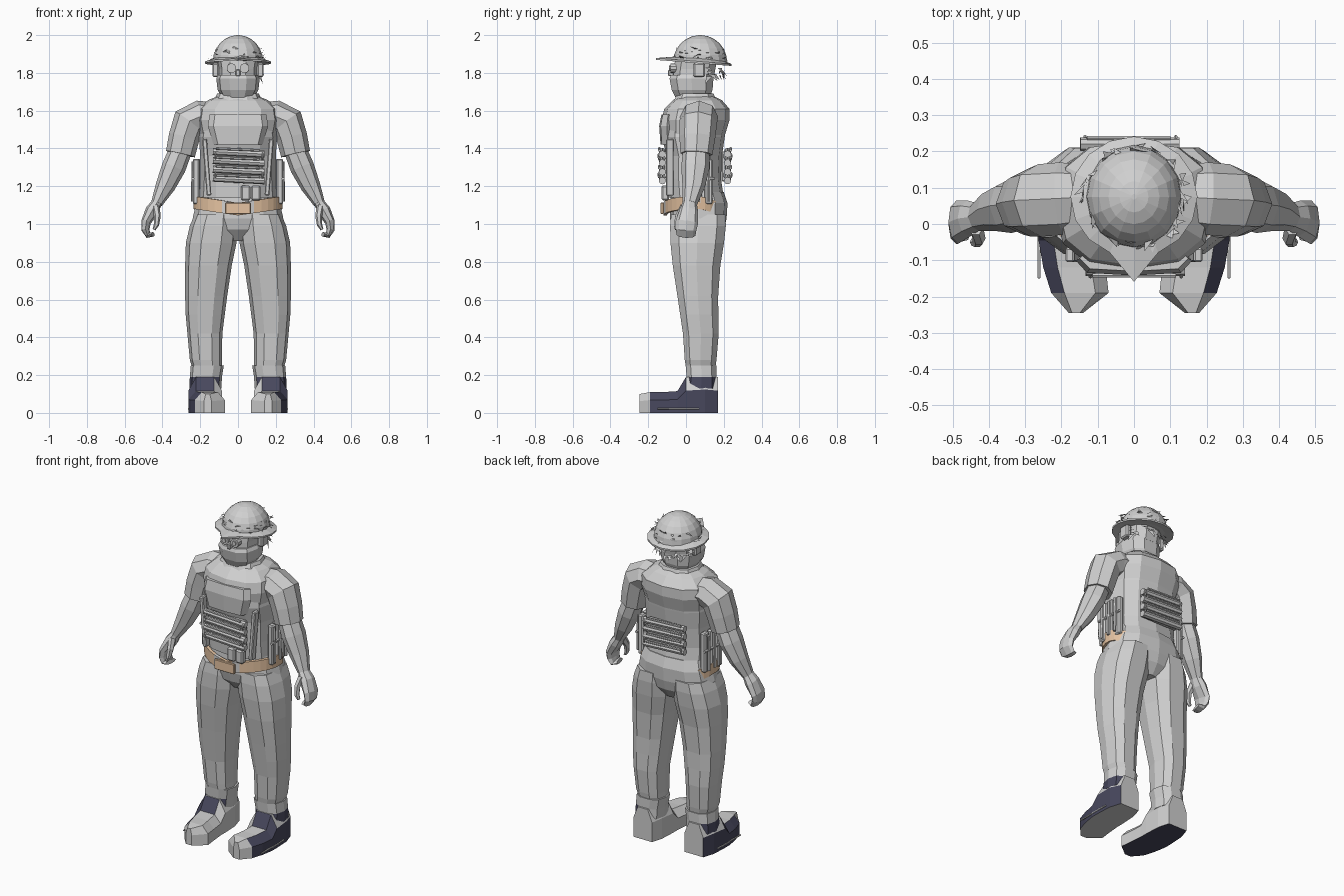
import bpy, bmesh, math, random
from mathutils import Vector

cube = bpy.data.objects.get("Cube")
if cube:
    bpy.data.objects.remove(cube)


def material(name, r, g, b):
    m = bpy.data.materials.new(name)
    m.use_nodes = True
    m.diffuse_color = (r, g, b, 1)
    m.node_tree.nodes["Principled BSDF"].inputs["Base Color"].default_value = (r, g, b, 1)
    return m


GREY = material("light grey", .63, .63, .63)
TAN = material("tan leather", .79, .55, .36)
NAVY = material("dark navy", .064, .064, .11)


def finish(name, bm, mats=(GREY,), rule=None, closed=True):
    if closed:
        bmesh.ops.recalc_face_normals(bm, faces=bm.faces)
    bm.normal_update()
    if rule:
        for f in bm.faces:
            f.material_index = rule(f.calc_center_median(), f.normal)
    me = bpy.data.meshes.new(name)
    bm.to_mesh(me)
    bm.free()
    for m in mats:
        me.materials.append(m)
    ob = bpy.data.objects.new(name, me)
    bpy.context.collection.objects.link(ob)
    return ob


def loft(name, rings, mats=(GREY,), rule=None):
    """Skin a list of equal rings and cap both ends."""
    bm = bmesh.new()
    vs = [[bm.verts.new(p) for p in r] for r in rings]
    n = len(vs[0])
    for a, b in zip(vs, vs[1:]):
        for i in range(n):
            j = (i + 1) % n
            bm.faces.new((a[i], a[j], b[j], b[i]))
    bm.faces.new(vs[0])
    bm.faces.new(vs[-1])
    return finish(name, bm, mats, rule)


def ring(z, x0, x1, y0, y1, n=12, p=.8):
    """Level rounded-box ring inside the given bounds."""
    out = []
    for i in range(n):
        a = math.tau * i / n
        c, s = (math.copysign(abs(t) ** p, t) for t in (math.cos(a), math.sin(a)))
        out.append(Vector(((x0 + x1) / 2 + (x1 - x0) / 2 * c,
                           (y0 + y1) / 2 + (y1 - y0) / 2 * s, z)))
    return out


def body(name, rows, n=12, p=.8):
    """Symmetric loft from rows of height, half width, front, back."""
    return loft(name, [ring(z, -w, w, f, b, n, p) for z, w, f, b in rows])


def limb(name, s, rows, n=8):
    """Tube along rows of x, y, z, in-plane radius, depth radius."""
    pts = [Vector((s * r[0], r[1], r[2])) for r in rows]
    rings = []
    for i, r in enumerate(rows):
        t = (pts[min(i + 1, len(pts) - 1)] - pts[max(i - 1, 0)]).normalized()
        u = (Vector((0, 1, 0)) - t * t.y).normalized()
        v = t.cross(u)
        rings.append([pts[i] + v * r[3] * math.cos(math.tau * k / n)
                      + u * r[4] * math.sin(math.tau * k / n) for k in range(n)])
    return loft(name, rings)


def box(name, x, y, z, w, d, h, tilt=0):
    bm = bmesh.new()
    bmesh.ops.create_cube(bm, size=1)
    bmesh.ops.scale(bm, vec=(w, d, h), verts=bm.verts)
    bmesh.ops.bevel(bm, geom=bm.edges[:], offset=min(w, d, h) * .2, segments=1, affect='EDGES')
    ob = finish(name, bm)
    ob.location = (x, y, z)
    ob.rotation_euler.y = tilt
    return ob


def rod(name, a, b, r, n=8):
    a, b = Vector(a), Vector(b)
    bm = bmesh.new()
    bmesh.ops.create_cone(bm, cap_ends=True, segments=n, radius1=r, radius2=r, depth=(b - a).length)
    ob = finish(name, bm)
    ob.location = (a + b) / 2
    ob.rotation_euler = (b - a).to_track_quat('Z', 'Y').to_euler()
    return ob


# Torso, vest and pelvis
body("torso", [(1.08, .21, -.08, .2), (1.2, .19, -.085, .18), (1.32, .185, -.085, .18),
               (1.45, .2, -.12, .2), (1.55, .22, -.13, .23), (1.61, .21, -.115, .23),
               (1.655, .16, -.07, .19), (1.68, .1, -.03, .14)])
body("vest", [(1.14, .205, -.095, .2), (1.24, .2, -.1, .185), (1.36, .2, -.1, .19),
              (1.46, .207, -.13, .205), (1.5, .2, -.13, .21)])
body("pelvis", [(.91, .06, -.02, .16), (.97, .2, -.07, .2), (1.03, .24, -.085, .215),
                (1.11, .222, -.085, .22), (1.17, .2, -.08, .2)])
body("chest_plate", [(1.42, .13, -.135, -.06), (1.52, .16, -.142, -.06), (1.58, .15, -.13, -.06)], 8, .6)
body("collar", [(1.64, .135, -.075, .17), (1.69, .11, -.05, .15)], 10)

# Head with wrapped face mask
body("mask", [(1.63, .06, -.06, .13), (1.67, .085, -.06, .13), (1.71, .108, -.08, .145),
              (1.77, .115, -.092, .15), (1.79, .105, -.085, .15)], 10)
body("head", [(1.77, .1, -.07, .15), (1.82, .1, -.07, .16), (1.88, .11, -.06, .17)], 10)
box("nose", 0, -.08, 1.8, .025, .03, .035)

# Helmet dome and pointed brim
dome = []
for k in range(7):
    a = math.radians(k * 14.5)
    r = .133 * math.cos(a)
    dome.append(ring(1.86 + .14 * math.sin(a), -r, r, .075 - r * 1.07, .075 + r * 1.07, 16, 1))
loft("helmet_dome", dome)


def brim_ring(w, point, drop, z):
    out = []
    for i in range(16):
        a = math.tau * i / 16
        x, y = w * math.cos(a), .075 + w * .95 * math.sin(a)
        if i == 12:
            y -= point
        out.append(Vector((x, y, z - drop - .08 * y)))
    return out


loft("helmet_brim", [brim_ring(.125, 0, 0, 1.862), brim_ring(.175, .068, .006, 1.862),
                     brim_ring(.175, .068, .006, 1.872), brim_ring(.125, 0, 0, 1.884)])

# Torn leaf strips on the helmet and below its rear brim
random.seed(4)
bm = bmesh.new()
for i in range(75):
    hang = i > 50
    a = random.uniform(.1, math.pi - .1) if hang else random.uniform(0, math.tau)
    z = random.uniform(1.78, 1.83) if hang else random.uniform(1.87, 1.93)
    r = .125 if hang else .137 * math.sqrt(max(.1, 1 - ((z - 1.86) / .14) ** 2)) + .004
    out = Vector((math.cos(a), math.sin(a), 0))
    side = Vector((-out.y, out.x, 0))
    p = out * r + Vector((0, .075, z))
    tip = out * random.uniform(0, .025) + side * random.uniform(-.03, .03)
    tip.z = random.uniform(-.04, -.01) if hang else random.uniform(-.02, .015)
    w = random.uniform(.008, .018)
    bm.faces.new([bm.verts.new(q) for q in (p - side * w, p + side * w, p + tip)])
finish("leaf_strips", bm, closed=False)

for s, tag in ((1, "left"), (-1, "right")):
    # Goggles and ear pieces
    rod(tag + "_goggle", (s * .034, -.05, 1.825), (s * .034, -.083, 1.825), .026, 10)
    rod(tag + "_lens", (s * .034, -.05, 1.825), (s * .034, -.09, 1.825), .013, 8)
    box(tag + "_ear_piece", s * .118, .07, 1.815, .035, .06, .075)

    # Arms and hands
    limb(tag + "_sleeve", s, [(.13, .075, 1.57, .075, .09), (.2, .07, 1.57, .085, .1),
                              (.26, .065, 1.54, .09, .1), (.285, .06, 1.46, .082, .095),
                              (.305, .055, 1.37, .078, .085)])
    limb(tag + "_forearm", s, [(.3, .055, 1.4, .06, .07), (.34, .05, 1.3, .064, .075),
                               (.385, .04, 1.2, .052, .06), (.43, .02, 1.11, .031, .04)])
    limb(tag + "_hand", s, [(.425, .02, 1.12, .026, .036), (.455, .015, 1.07, .036, .05),
                            (.487, .005, 1.01, .026, .06), (.49, 0, .97, .022, .055),
                            (.475, 0, .94, .016, .05), (.45, -.005, .945, .012, .04)])
    limb(tag + "_thumb", s, [(.435, -.01, 1.09, .02, .025), (.427, -.04, 1.04, .018, .02),
                             (.432, -.05, .995, .014, .016), (.445, -.05, .97, .008, .01)], 6)

    # Trouser legs
    legs = [(.25, .085, .245, -.005, .16), (.28, .085, .255, -.01, .165), (.42, .083, .268, -.02, .177),
            (.52, .07, .277, -.035, .175), (.62, .057, .28, -.05, .175), (.78, .033, .28, -.075, .187),
            (.9, .008, .276, -.088, .207), (.99, .004, .255, -.09, .217), (1.05, .01, .23, -.085, .215)]
    loft(tag + "_leg", [ring(z, *sorted((s * a, s * b)), f, k, 10) for z, a, b, f, k in legs])

    # Boots: navy outside and instep, grey toe and inside
    def boot_rule(c, n, s=s):
        if n.z < -.8:
            return int(s < 0)
        outer = n.x * s > .25 and c.y > -.2 and c.z < .15
        instep = -.05 < c.y < .01 and n.y < -.3 and c.z > .1 and c.x * s > .11
        return int(outer or instep)

    rows = [(-.245, .14, .18, .1), (-.19, .07, .228, .11), (-.12, .078, .25, .11), (-.045, .085, .263, .115),
            (0, .085, .263, .19), (.1, .09, .258, .2), (.17, .11, .235, .19)]
    boot = []
    for y, a, b, h in rows:
        m, d = (a + b) / 2, (b - a) * .27
        boot.append([Vector((s * x, y, z)) for x, z in
                     ((a, 0), (b, 0), (b, h * .62), (m + d, h), (m - d, h), (a, h * .62))])
    loft(tag + "_boot", boot, (GREY, NAVY), boot_rule)
    loft(tag + "_boot_shaft", [ring(z, *sorted((s * a, s * b)), f, k, 10) for z, a, b, f, k in
                               ((.13, .088, .258, -.01, .17), (.19, .085, .255, 0, .165),
                                (.25, .075, .25, -.005, .165))], (GREY, NAVY),
         lambda c, n, s=s: int(c.z < .18 and (n.x * s > .4 or n.y < -.5)))
    box(tag + "_welt", s * .262, -.04, .022, .008, .22, .008)

    # Magazines on the hips
    for k in range(3):
        y = .01 + .055 * k
        box(tag + "_hip_magazine", s * (.222 - .006 * k), y, 1.225, .035, .042, .24)
        rod(tag + "_hip_magazine_edge", (s * .24, y, 1.12), (s * .237, y, 1.33), .009, 6)
    rod(tag + "_hip_band", (s * .238, -.02, 1.24), (s * .23, .15, 1.24), .008, 6)

# Belt around the front and sides with a central buckle
bm = bmesh.new()
pairs = []
for i in range(25):
    a = math.radians(-90 + (i - 12) * 10.5)
    x, y = .236 * math.cos(a), .055 + .175 * math.sin(a)
    lift = .035 * abs(math.cos(a)) - .25 * max(0, y - .08)
    pairs.append([bm.verts.new((x, y, z + lift)) for z in (1.045, 1.112)])
for a, b in zip(pairs, pairs[1:]):
    bm.faces.new((a[0], b[0], b[1], a[1]))
belt = finish("belt", bm, (TAN, GREY), lambda c, n: int(c.y < 0 and .062 < abs(c.x) < .1), False)
mod = belt.modifiers.new("thickness", 'SOLIDIFY')
mod.thickness = .018
buckle = box("belt_buckle", 0, -.127, 1.083, .135, .016, .06)
buckle.data.materials[0] = TAN

# Ammunition racks on the chest and back
for tag, y, s, mid in (("front", -.105, -1, .005), ("back", .2, 1, -.01)):
    box(tag + "_rack_panel", mid, y, 1.305, .25, .022, .16)
    for k in range(4):
        z = 1.235 + k * .047
        rod(tag + "_rack_roll", (mid - .138, y + s * .02, z + .008), (mid + .135, y + s * .02, z - .006), .019)
        rod(tag + "_rack_bar", (mid - .12, y + s * .037, z + .024), (mid + .11, y + s * .037, z + .014), .007, 6)
    for e in (-1, 1):
        for z in (1.26, 1.36):
            x = mid + e * .125
            bpy.ops.mesh.primitive_torus_add(major_segments=10, minor_segments=5, major_radius=.02,
                                             minor_radius=.005, location=(x, y + s * .022, z),
                                             rotation=(0, math.pi / 2, 0))
            bpy.context.object.name = tag + "_rack_loop"
            bpy.context.object.data.materials.append(GREY)

# Small pouches above the belt
for x, w in ((.04, .05), (.095, .05)):
    box("front_pouch", x, -.11, 1.165, w, .04, .08)
for s in (-1, 1):
    box("vest_strap", s * .165, -.085, 1.3, .025, .04, .3, s * .08)
